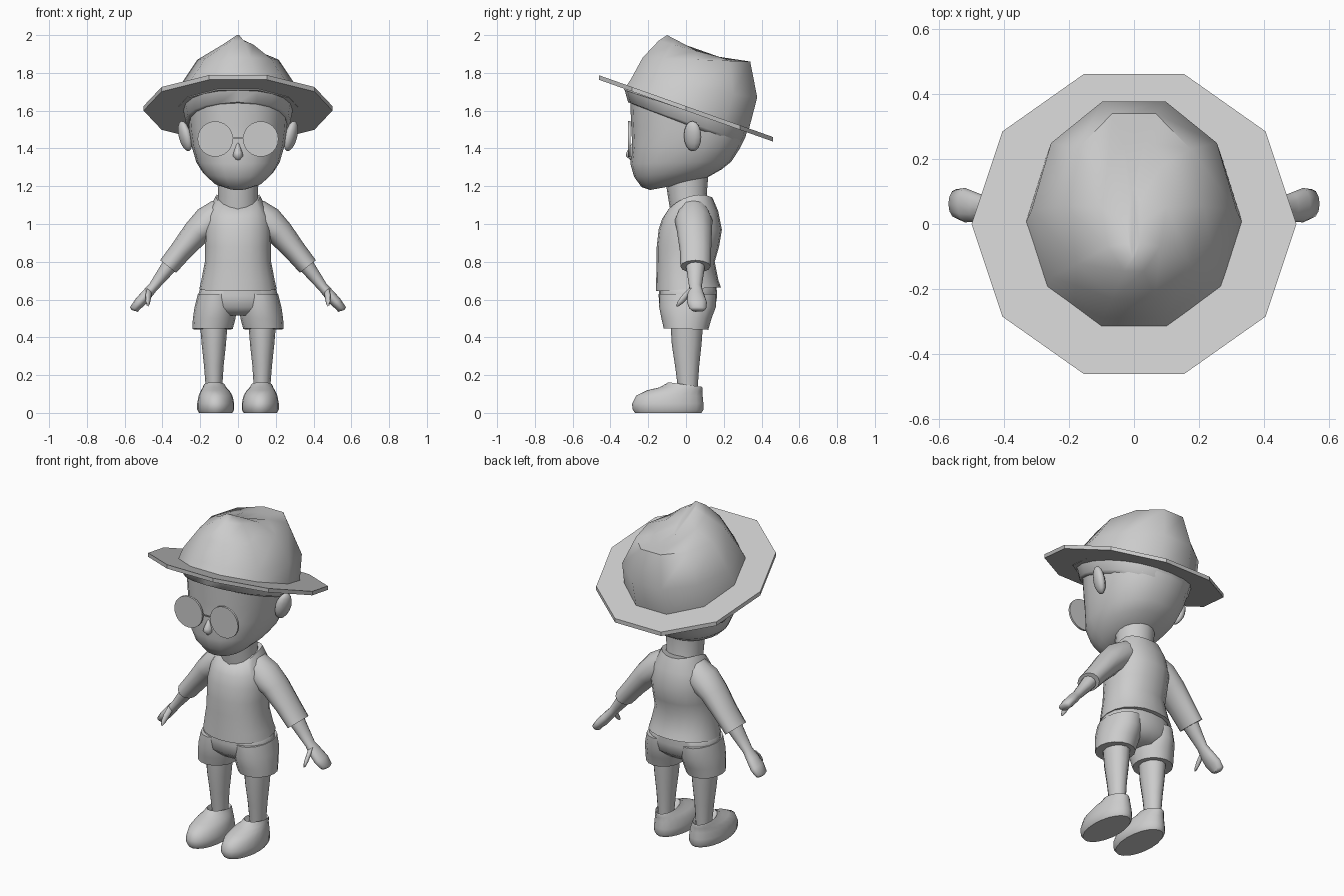
import bpy, bmesh, math
from mathutils import Vector, Matrix

grey = bpy.data.materials.new("plain_grey")
grey.diffuse_color = (0.6, 0.6, 0.6, 1)


def finish(name, bm, mirror=False, angle=50):
    bmesh.ops.recalc_face_normals(bm, faces=bm.faces)
    me = bpy.data.meshes.new(name)
    bm.to_mesh(me)
    bm.free()
    me.materials.append(grey)
    ob = bpy.data.objects.new(name, me)
    bpy.context.collection.objects.link(ob)
    if mirror:
        ob.modifiers.new("mirror", 'MIRROR').use_mirror_merge = False
    bpy.ops.object.select_all(action='DESELECT')
    ob.select_set(True)
    bpy.context.view_layer.objects.active = ob
    bpy.ops.object.shade_smooth_by_angle(angle=math.radians(angle))
    return ob


def loft(name, rings, mirror=False, angle=50):
    """Skin a list of point rings and cap both ends."""
    bm = bmesh.new()
    vs = [[bm.verts.new(p) for p in r] for r in rings]
    n = len(vs[0])
    for a, b in zip(vs, vs[1:]):
        for i in range(n):
            j = (i + 1) % n
            bm.faces.new((a[i], a[j], b[j], b[i]))
    bm.faces.new(vs[0])
    bm.faces.new(vs[-1])
    return finish(name, bm, mirror, angle)


def spow(v, e):
    return math.copysign(abs(v) ** e, v)


def level(zf, zb, rx, yf, yb, xc=0, n=16, e=1.0, lift=0):
    """Horizontal ring from front (yf, zf) to back (yb, zb)."""
    top = max(math.sin(math.tau * i / n) for i in range(n))
    pts = []
    for i in range(n):
        a = math.tau * i / n
        s = spow(math.sin(a) / top, e)
        t = (s + 1) / 2
        pts.append((xc + rx * spow(math.cos(a), e), yf + (yb - yf) * t,
                    zf + (zb - zf) * t + lift * math.cos(a) ** 2))
    return pts


def limb(x, y, z, hw, hy, slope=(0.78, 0.62), n=12):
    """Ring across an arm that runs down and outwards."""
    return [(x + slope[0] * hw * math.cos(a), y + hy * math.sin(a), z + slope[1] * hw * math.cos(a))
            for a in (math.tau * i / n for i in range(n))]


# Hat: flat ten-sided tilted brim and a pinched crown
brim = lambda r, dz: [(r * math.cos(a), r * 0.97 * math.sin(a), 1.612 + dz - 0.355 * r * 0.97 * math.sin(a))
                      for a in (math.tau * i / 10 for i in range(10))]
loft("hat_brim", [brim(0.5, -0.012), brim(0.5, 0.012)], angle=30)
loft("hat_crown", [level(*r, n=10) for r in (
    (1.71, 1.49, 0.335, -0.33, 0.33),
    (1.77, 1.67, 0.315, -0.29, 0.377),
    (1.88, 1.86, 0.215, -0.23, 0.34),
    (1.97, 1.865, 0.10, -0.145, 0.25),
    (2.0, 1.89, 0.02, -0.10, 0.11))], angle=60)

# Head, hair band, neck, nose, ears
loft("head", [level(*r, n=20, e=0.88) for r in (
    (1.18, 1.23, 0.07, -0.19, 0.08),
    (1.195, 1.25, 0.13, -0.235, 0.12),
    (1.25, 1.29, 0.185, -0.275, 0.19),
    (1.32, 1.33, 0.22, -0.295, 0.24),
    (1.42, 1.40, 0.245, -0.285, 0.285),
    (1.52, 1.46, 0.258, -0.29, 0.315),
    (1.64, 1.51, 0.265, -0.295, 0.325))], angle=80)
loft("hair_band", [level(*r, n=20, e=0.88) for r in (
    (1.64, 1.42, 0.262, -0.295, 0.28),
    (1.645, 1.44, 0.278, -0.307, 0.305),
    (1.71, 1.50, 0.29, -0.325, 0.328))])
loft("neck", [level(*r) for r in (
    (1.05, 1.10, 0.11, -0.08, 0.125),
    (1.14, 1.16, 0.105, -0.095, 0.11),
    (1.24, 1.28, 0.11, -0.11, 0.12))])
loft("nose", [level(z, z, r, -0.285 - d, -0.25, n=8) for z, r, d in (
    (1.33, 0.008, 0), (1.36, 0.028, 0.034), (1.38, 0.024, 0.03), (1.43, 0.008, 0))], angle=80)
bm = bmesh.new()
bmesh.ops.create_uvsphere(bm, u_segments=12, v_segments=8, radius=1, matrix=(
    Matrix.Translation((0.28, 0.035, 1.465)) @ Matrix.Rotation(0.25, 4, 'Y')
    @ Matrix.Rotation(-0.4, 4, 'Z') @ Matrix.Diagonal((0.03, 0.05, 0.082, 1))))
finish("ear", bm, True, 80)

# Glasses: two discs and a thin bridge
bm = bmesh.new()
bmesh.ops.create_cone(bm, cap_ends=True, segments=24, radius1=0.094, radius2=0.094, depth=0.012,
                      matrix=Matrix.Translation((0.12, -0.3, 1.45)) @ Matrix.Rotation(math.pi / 2, 4, 'X'))
finish("glasses_lens", bm, True, 30)
bm = bmesh.new()
bmesh.ops.create_cube(bm, size=1, matrix=Matrix.Translation((0, -0.3, 1.455)) @ Matrix.Diagonal((0.06, 0.006, 0.006, 1)))
finish("glasses_bridge", bm)

# Shirt body and sleeves
loft("shirt", [level(*r, n=20, e=0.9) for r in (
    (0.645, 0.665, 0.205, -0.16, 0.185),
    (0.70, 0.70, 0.195, -0.158, 0.172),
    (0.80, 0.80, 0.175, -0.155, 0.152),
    (0.88, 0.88, 0.175, -0.155, 0.175),
    (0.97, 0.97, 0.178, -0.145, 0.19),
    (1.03, 1.07, 0.165, -0.125, 0.17))] + [
    level(1.075, 1.14, 0.118, -0.095, 0.14, n=20, e=0.9, lift=0.04)])
loft("sleeve", [limb(*r) for r in (
    (0.07, 0.04, 1.07, 0.085, 0.08),
    (0.14, 0.04, 1.02, 0.092, 0.10),
    (0.22, 0.045, 0.955, 0.073, 0.092),
    (0.30, 0.05, 0.86, 0.06, 0.083),
    (0.37, 0.05, 0.775, 0.054, 0.08))], True)

# Arms with mitten hands and thumbs
loft("arm", [limb(*r) for r in (
    (0.34, 0.05, 0.81, 0.045, 0.055),
    (0.40, 0.05, 0.73, 0.035, 0.043),
    (0.45, 0.05, 0.665, 0.026, 0.033),
    (0.485, 0.052, 0.625, 0.029, 0.045),
    (0.52, 0.058, 0.585, 0.029, 0.053))] + [
    limb(0.547, 0.062, 0.553, 0.025, 0.045, (0.97, 0.3)),
    limb(0.547, 0.064, 0.54, 0.018, 0.03, (0.97, 0.3))], True, 70)
loft("thumb", [limb(x, y, z, r, r * 1.2, n=8) for x, y, z, r in (
    (0.47, 0.03, 0.65, 0.018), (0.475, -0.005, 0.615, 0.018),
    (0.478, -0.03, 0.585, 0.014), (0.48, -0.045, 0.567, 0.006))], True, 70)

# Shorts
loft("shorts_hips", [level(*r, n=20, e=0.9) for r in (
    (0.69, 0.69, 0.19, -0.14, 0.16),
    (0.62, 0.62, 0.212, -0.145, 0.165),
    (0.56, 0.56, 0.20, -0.14, 0.155),
    (0.515, 0.515, 0.15, -0.09, 0.10))], angle=80)
loft("shorts_leg", [level(*r) for r in (
    (0.63, 0.63, 0.10, -0.14, 0.16, 0.112),
    (0.56, 0.56, 0.112, -0.142, 0.158, 0.118),
    (0.50, 0.50, 0.113, -0.13, 0.135, 0.126),
    (0.448, 0.44, 0.107, -0.118, 0.118, 0.135))], True)

# Legs
loft("leg", [level(*r, n=12) for r in (
    (0.47, 0.47, 0.073, -0.082, 0.09, 0.128),
    (0.36, 0.36, 0.064, -0.075, 0.082, 0.128),
    (0.25, 0.25, 0.052, -0.058, 0.07, 0.128),
    (0.11, 0.11, 0.042, -0.04, 0.06, 0.127))], True)

# Shoes with a rounded toe and raised tongue
loft("shoe", [level(*r, n=20) for r in (
    (0.0, 0.0, 0.088, -0.27, 0.082, 0.118),
    (0.02, 0.015, 0.098, -0.284, 0.092, 0.118),
    (0.05, 0.05, 0.098, -0.285, 0.092, 0.118),
    (0.09, 0.09, 0.09, -0.265, 0.088, 0.119),
    (0.12, 0.115, 0.076, -0.205, 0.086, 0.121),
    (0.135, 0.13, 0.064, -0.14, 0.088, 0.124),
    (0.162, 0.138, 0.055, -0.093, 0.085, 0.125),
    (0.13, 0.12, 0.042, -0.06, 0.065, 0.126))], True)
